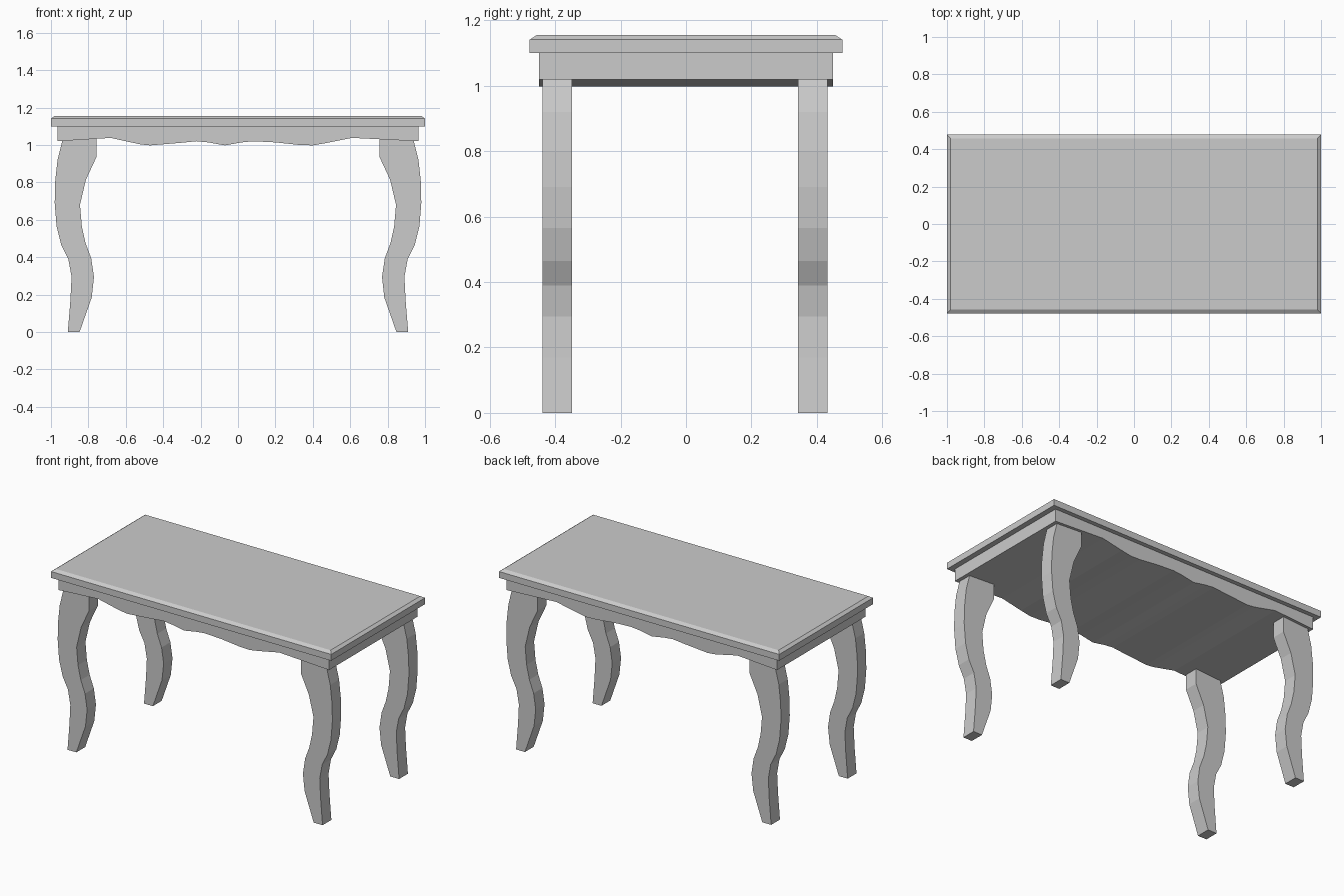
import bpy, bmesh

if "Cube" in bpy.data.objects:
    bpy.data.objects.remove(bpy.data.objects["Cube"])


def extrude_profile(name, points, y0, y1):
    """Extrude a closed XZ outline from y0 to y1."""
    bm = bmesh.new()
    face = bm.faces.new([bm.verts.new((x, y0, z)) for x, z in points])
    res = bmesh.ops.extrude_face_region(bm, geom=[face])
    moved = [g for g in res["geom"] if isinstance(g, bmesh.types.BMVert)]
    bmesh.ops.translate(bm, verts=moved, vec=(0, y1 - y0, 0))
    return finish(name, bm)


def finish(name, bm):
    bmesh.ops.recalc_face_normals(bm, faces=bm.faces)
    mesh = bpy.data.meshes.new(name)
    bm.to_mesh(mesh)
    bm.free()
    obj = bpy.data.objects.new(name, mesh)
    bpy.context.collection.objects.link(obj)
    return obj


# Table top: slab with chamfered upper rim
bm = bmesh.new()
rings = []
for hx, hy, z in [(1, 0.478, 1.10), (1, 0.478, 1.141), (0.981, 0.457, 1.155)]:
    rings.append([bm.verts.new((sx * hx, sy * hy, z))
                  for sx, sy in [(-1, -1), (1, -1), (1, 1), (-1, 1)]])
for a, b in zip(rings, rings[1:]):
    for i in range(4):
        j = (i + 1) % 4
        bm.faces.new((a[i], a[j], b[j], b[i]))
bm.faces.new(rings[0])
bm.faces.new(rings[-1])
finish("table_top", bm)

# Apron: solid block with a scalloped underside
apron = [(-0.965, 1.10), (-0.965, 1.02), (-0.68, 1.038), (-0.60, 1.02),
         (-0.52, 1.003), (-0.47, 0.998), (-0.30, 1.012), (-0.22, 1.02),
         (-0.16, 1.014), (-0.07, 0.998), (0.02, 1.014), (0.08, 1.02),
         (0.20, 1.014), (0.33, 1.0), (0.40, 0.998), (0.47, 1.01),
         (0.61, 1.038), (0.965, 1.02), (0.965, 1.10)]
extrude_profile("apron", apron, -0.45, 0.45)

# Legs: S-curved profile, mirrored to four corners
leg = [(0.94, 1.035), (0.94, 1.02), (0.965, 0.92), (0.978, 0.80), (0.98, 0.69),
       (0.97, 0.565), (0.945, 0.465), (0.907, 0.39), (0.89, 0.295),
       (0.896, 0.17), (0.91, 0.0),
       (0.847, 0.0), (0.782, 0.185), (0.77, 0.295), (0.785, 0.395),
       (0.815, 0.475), (0.835, 0.565), (0.845, 0.68), (0.813, 0.815),
       (0.757, 0.935), (0.757, 1.035)]
for side, sx in (("left", -1), ("right", 1)):
    outline = [(sx * x, z) for x, z in leg]
    extrude_profile(f"front_{side}_leg", outline, -0.438, -0.348)
    extrude_profile(f"back_{side}_leg", outline, 0.342, 0.432)
